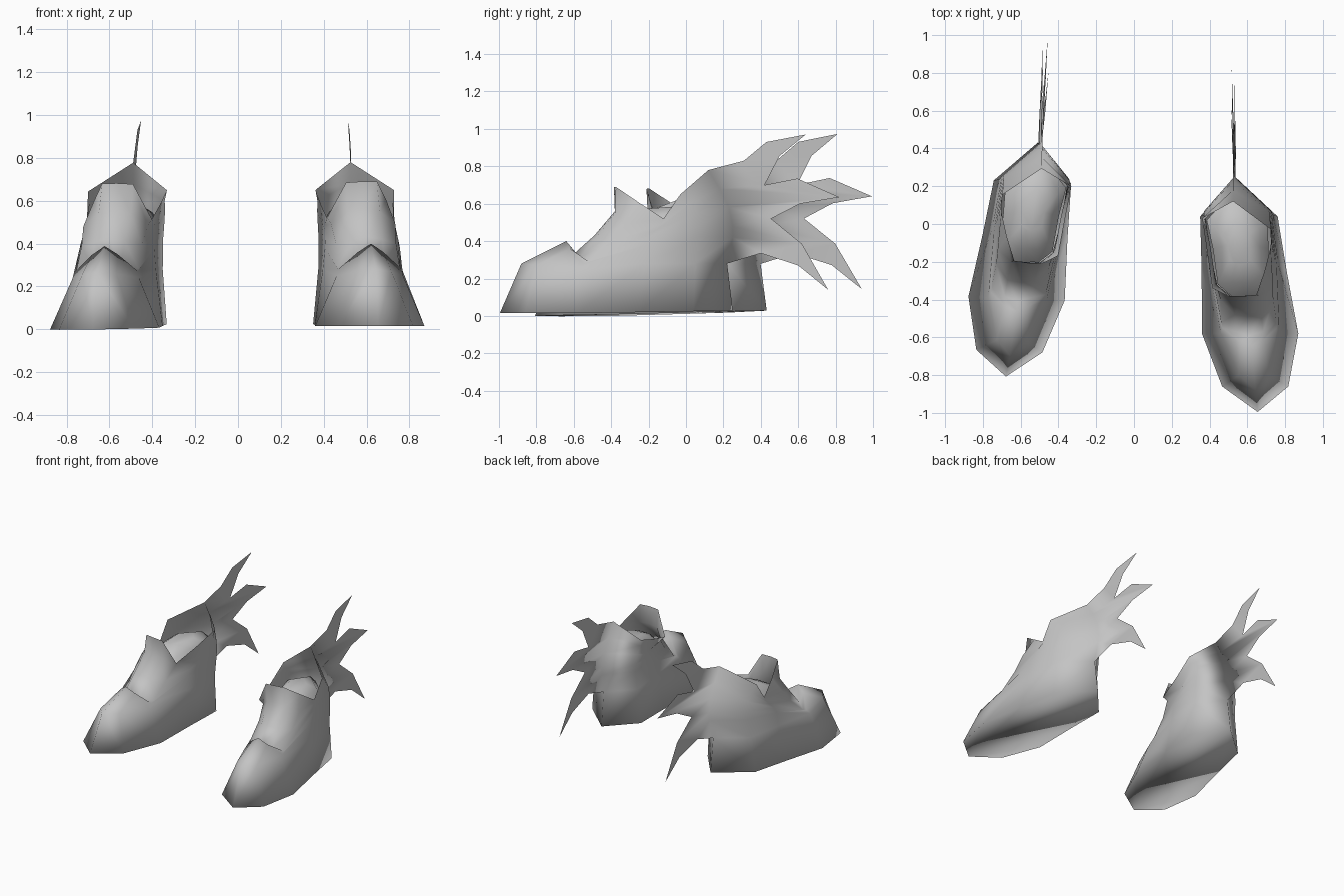
import bpy
import bmesh
from mathutils import Matrix, Vector
from mathutils.geometry import tessellate_polygon

if "Cube" in bpy.data.objects:
    bpy.data.objects.remove(bpy.data.objects["Cube"], do_unlink=True)

# One plain grey for everything
GREY = (0.55, 0.55, 0.55, 1.0)
grey = bpy.data.materials.new("plain grey")
grey.use_nodes = True
grey.diffuse_color = GREY
for node in grey.node_tree.nodes:
    if node.type == "BSDF_PRINCIPLED":
        node.inputs["Base Color"].default_value = GREY

# Half rings of the boot from sole to collar, front to back: (half width, y, z)
RINGS = [
    # sole edge
    [(0, -.995, .015), (.175, -.86, .015), (.255, -.58, .015), (.225, -.25, .02), (.205, .04, .025), (0, .25, .03)],
    # top of the toe
    [(0, -.88, .28), (.08, -.8, .27), (.155, -.58, .25), (.185, -.22, .28), (.18, .05, .28), (0, .22, .28)],
    # raised rear lip of the toe cap
    [(0, -.64, .4), (.06, -.62, .36), (.145, -.55, .28), (.175, -.22, .38), (.175, .07, .42), (0, .25, .42)],
    # step behind the toe cap
    [(0, -.59, .34), (.07, -.57, .31), (.145, -.52, .29), (.17, -.2, .42), (.175, .07, .48), (0, .25, .48)],
    # instep
    [(0, -.49, .43), (.07, -.48, .42), (.14, -.4, .4), (.165, -.16, .46), (.175, .06, .55), (0, .23, .58)],
    # ankle
    [(0, -.38, .56), (.075, -.38, .55), (.15, -.32, .49), (.16, -.13, .49), (.175, .02, .6), (0, .18, .68)],
    # collar: front flap, outer dip and high back
    [(0, -.385, .69), (.07, -.375, .69), (.12, -.25, .605), (.16, -.12, .52), (.18, -.03, .65), (0, .12, .78)],
]
# Inner side of the collar, which dips further forward
INNER_COLLAR = [(.075, -.385, .685), (.17, -.34, .52), (.175, -.15, .58), (.18, .03, .65)]
BACK = 5  # place of the heel point in each ring

# Free edge of the feather fan in the y-z plane, from collar to heel
FAN = [(.31, .83), (.43, .93), (.64, .97), (.5, .855), (.42, .7), (.595, .735), (.82, .635),
       (.61, .6), (.455, .52), (.62, .385), (.76, .14), (.6, .27), (.4, .335)]


def centre_x(y, z):
    """The foot turns outwards to the toe and the shaft leans inwards."""
    return .54 + .096 * (.2 - y) - .06 * max(0, z - .4)


def full_ring(half, inner_side=None):
    """Close a half ring: front, outer side, back, inner side."""
    inner_side = inner_side or half[1:-1]
    outer = [Vector((centre_x(y, z) + w, y, z)) for w, y, z in half]
    inner = [Vector((centre_x(y, z) - w, y, z)) for w, y, z in reversed(inner_side)]
    return outer + inner


def loft(bm, rings):
    """Skin a stack of rings and return their vertices."""
    rows = [[bm.verts.new(p) for p in ring] for ring in rings]
    for low, high in zip(rows, rows[1:]):
        for j in range(len(low)):
            k = (j + 1) % len(low)
            bm.faces.new((low[j], low[k], high[k], high[j]))
    return rows


def add_fan(bm, heel_line):
    """Thin feathers growing out of the heel line of the shell."""
    points = [bm.verts.new((.546 - .03 * y - .03 * (z - .5), y, z)) for y, z in FAN]
    points = [heel_line[-1]] + points + heel_line[:-1]
    flat = [Vector((v.co.y, v.co.z, 0)) for v in points]
    for triangle in tessellate_polygon([flat]):
        face = bm.faces.new([points[i] for i in triangle])
        face.normal_update()
        if face.normal.x < 0:
            face.normal_flip()


def finish(name, bm, matrix, mirrored):
    """Turn a bmesh into a placed, fully smooth object."""
    mesh = bpy.data.meshes.new(name)
    bm.to_mesh(mesh)
    bm.free()
    mesh.transform(matrix)
    if mirrored:
        mesh.flip_normals()
    mesh.materials.append(grey)
    mesh.shade_smooth()
    obj = bpy.data.objects.new(name, mesh)
    bpy.context.collection.objects.link(obj)


def build_boot(side, matrix, mirrored):
    # Thin shell with a flat sole, an open collar and the heel fan
    bm = bmesh.new()
    rows = loft(bm, [full_ring(half) for half in RINGS[:-1]] + [full_ring(RINGS[-1], INNER_COLLAR)])
    bm.faces.new(rows[0][::-1])
    add_fan(bm, [row[BACK] for row in rows[1:]])
    finish(side + "_boot", bm, matrix, mirrored)

    # Low dome filling the opening
    bm = bmesh.new()
    middle = Vector((.55, -.1, 0))
    dome = []
    for scale, height in ((1, .48), (.75, .55), (.4, .59)):
        ring = []
        for p in full_ring(RINGS[-2]):
            q = middle.lerp(p, scale)
            narrow_x = middle.x + .92 * (q.x - middle.x)
            ring.append(Vector((narrow_x, q.y, height + .08 * q.y)))
        dome.append(ring)
    rows = loft(bm, dome)
    bm.faces.new(rows[-1])
    finish(side + "_boot_filling", bm, matrix, mirrored)


# The right boot is a mirrored copy, set back and turned slightly
place_right = (Matrix.Translation((-.6, -.215, -.009))
               @ Matrix.Rotation(-.04, 4, "Z") @ Matrix.Rotation(-.015, 4, "Y")
               @ Matrix.Rotation(.01, 4, "X") @ Matrix.Shear("XY", 4, (.035, 0))
               @ Matrix.Translation((.6, .4, 0)) @ Matrix.Diagonal((-1, 1, 1, 1)))
build_boot("left", Matrix.Identity(4), False)
build_boot("right", place_right, True)
